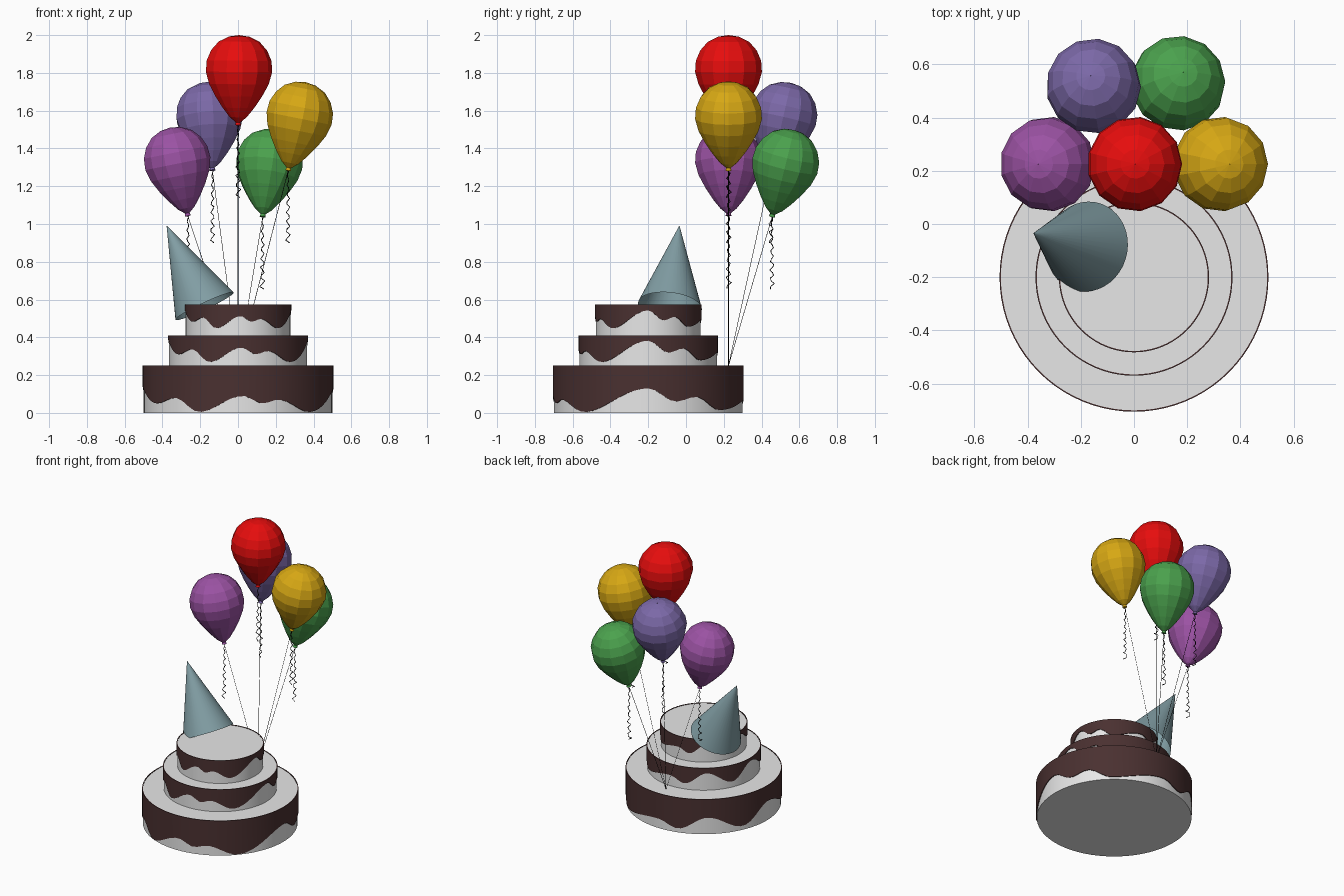
import bpy, bmesh, math, random
from math import sin, cos, pi
from mathutils import Vector

random.seed(4)
cube = bpy.data.objects.get("Cube")
if cube:
    bpy.data.objects.remove(cube, do_unlink=True)


def material(name, r, g, b):
    m = bpy.data.materials.new(name)
    m.use_nodes = True
    m.diffuse_color = (r, g, b, 1)
    bsdf = next(n for n in m.node_tree.nodes if n.type == "BSDF_PRINCIPLED")
    bsdf.inputs["Base Color"].default_value = (r, g, b, 1)
    return m


white = material("white icing", 0.8, 0.8, 0.8)
brown = material("chocolate", 0.068, 0.03, 0.03)
hat_blue = material("dusty blue", 0.22, 0.34, 0.37)
black = material("black string", 0.005, 0.005, 0.005)
red = material("red", 0.8, 0.004, 0.004)
yellow = material("yellow", 0.68, 0.39, 0.007)
green = material("green", 0.07, 0.36, 0.075)
violet = material("violet", 0.2, 0.14, 0.39)
purple = material("purple", 0.33, 0.085, 0.37)


def loft(name, rings, mat, smooth, caps=False):
    """Skin closed rings of points, in order, into one surface."""
    bm = bmesh.new()
    loops = [[bm.verts.new(p) for p in ring] for ring in rings]
    for a, b in zip(loops, loops[1:]):
        n = len(a)
        for i in range(n):
            j = (i + 1) % n
            bm.faces.new((a[i], a[j], b[j], b[i]))
    if caps:
        bm.faces.new(loops[0][::-1])
        bm.faces.new(loops[-1])
    me = bpy.data.meshes.new(name)
    bm.to_mesh(me)
    bm.free()
    me.materials.append(mat)
    ob = bpy.data.objects.new(name, me)
    bpy.context.collection.objects.link(ob)
    if smooth:
        bpy.ops.object.select_all(action="DESELECT")
        ob.select_set(True)
        bpy.context.view_layer.objects.active = ob
        bpy.ops.object.shade_smooth_by_angle(angle=math.radians(35))
    return ob


def string(name, points, radius):
    cu = bpy.data.curves.new(name, "CURVE")
    cu.dimensions = "3D"
    cu.bevel_depth = radius
    cu.bevel_resolution = 0
    sp = cu.splines.new("POLY")
    sp.points.add(len(points) - 1)
    for p, co in zip(sp.points, points):
        p.co = (*co, 1)
    cu.materials.append(black)
    ob = bpy.data.objects.new(name, cu)
    bpy.context.collection.objects.link(ob)


# Dripping edge of the chocolate: angle in degrees, height
DRIP = [(0, .13), (17, .06), (30, .085), (48, .015), (90, .07), (105, .03),
        (128, .12), (155, .03), (180, .14), (212, .05), (229, .08),
        (246, .005), (273, .09), (285, .05), (295, .07), (318, .005), (360, .13)]


def drip(deg):
    for (a, za), (b, zb) in zip(DRIP, DRIP[1:]):
        if a <= deg <= b:
            t = (1 - cos(pi * (deg - a) / (b - a))) / 2
            return za + (zb - za) * t


# Cake tiers, each a white body with a chocolate band
SEG = 80
CAKE_Y = -0.2


def tier(name, radius, z0, z1, lift, scale):
    def ring(r, height):
        pts = []
        for i in range(SEG):
            a = 2 * pi * i / SEG
            pts.append((r * cos(a), CAKE_Y + r * sin(a), height(360 * i / SEG)))
        return pts

    inner = radius - 0.005
    top = lambda d: z1
    edge = lambda d: z0 + lift + scale * drip(d)
    loft(name + "_body", [ring(inner, lambda d: z0),
                          ring(inner, lambda d: z1 - 0.003)], white, True, True)
    loft(name + "_chocolate", [ring(inner, edge), ring(radius, edge),
                               ring(radius, top), ring(inner, top)], brown, True)


tier("bottom_tier", 0.505, 0, 0.25, 0, 1)
tier("middle_tier", 0.37, 0.25, 0.41, 0.015, 0.9)
tier("top_tier", 0.282, 0.41, 0.575, 0.035, 0.75)


def turned(name, base, axis, profile, sides, mat, smooth):
    """Surface of revolution from base along axis."""
    base, axis = Vector(base), Vector(axis)
    q = Vector((0, 0, 1)).rotation_difference(axis)
    rings = []
    for r, h in profile:
        rings.append([base + q @ Vector((r * cos(2 * pi * i / sides),
                                         r * sin(2 * pi * i / sides), h))
                      for i in range(sides)])
    return loft(name, rings, mat, smooth)


# Tilted open party hat
hat_base, hat_tip = Vector((-.177, -.085, .565)), Vector((-.377, -.035, .99))
hat_axis = hat_tip - hat_base
turned("party_hat", hat_base, hat_axis,
       [(0.17, 0), (0.001, hat_axis.length)], 40, hat_blue, True)

# Balloons with a straight string and a curly hanging tail
BALLOON = [(.002, 0), (.016, .004), (.012, .018), (.045, .045), (.085, .095),
           (.125, .155), (.16, .22), (.178, .285), (.174, .345), (.15, .4),
           (.11, .445), (.055, .472), (.001, .48)]
KNOT = Vector((0, .225, .25))


def balloon(name, tip, lean, mat):
    tip = Vector(tip)
    turned(name + "_balloon", tip, (lean[0], lean[1], 1), BALLOON, 13, mat, False)
    string(name + "_string", [tip, KNOT], 0.0015)
    tail, steps = [], 26
    for i in range(steps + 1):
        t = i / steps
        amp = 0.004 + 0.014 * t * random.uniform(.5, 1)
        a = i * 1.9
        tail.append(tip + Vector((amp * cos(a), amp * sin(a), -0.38 * t)))
    string(name + "_tail", tail, 0.0025)


balloon("red", (0, .225, 1.52), (.01, 0), red)
balloon("yellow", (.265, .225, 1.28), (.2, 0), yellow)
balloon("purple", (-.265, .225, 1.04), (-.2, 0), purple)
balloon("violet", (-.135, .45, 1.28), (-.06, .23), violet)
balloon("green", (.13, .455, 1.035), (.12, .25), green)
